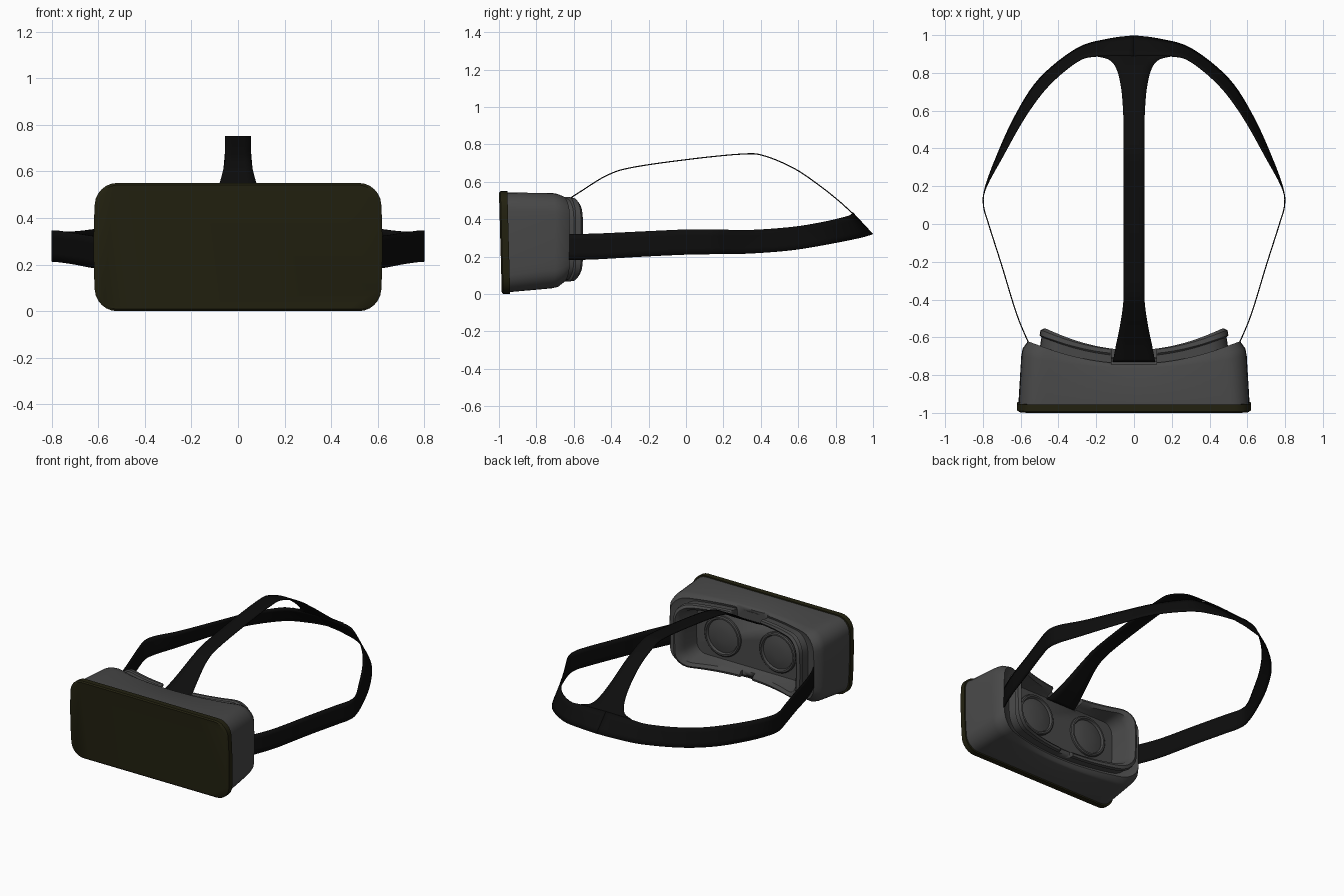
import bpy, bmesh, math
from mathutils import Vector

default = bpy.data.objects.get("Cube")
if default:
    bpy.data.objects.remove(default, do_unlink=True)


def material(name, colour):
    mat = bpy.data.materials.new(name)
    mat.use_nodes = True
    mat.diffuse_color = (*colour, 1)
    shader = mat.node_tree.nodes["Principled BSDF"]
    shader.inputs["Base Color"].default_value = (*colour, 1)
    shader.inputs["Roughness"].default_value = 0.7
    return mat


GREY = material("dark_grey_plastic", (0.065, 0.065, 0.065))
OLIVE = material("dark_olive_cover", (0.016, 0.015, 0.005))
BLACK = material("black_strap", (0.004, 0.004, 0.004))


def activate(obj):
    bpy.ops.object.select_all(action="DESELECT")
    obj.select_set(True)
    bpy.context.view_layer.objects.active = obj


def finish(name, bm, mat, angle=35):
    bmesh.ops.recalc_face_normals(bm, faces=bm.faces[:])
    mesh = bpy.data.meshes.new(name)
    bm.to_mesh(mesh)
    bm.free()
    mesh.materials.append(mat)
    obj = bpy.data.objects.new(name, mesh)
    bpy.context.collection.objects.link(obj)
    activate(obj)
    bpy.ops.object.shade_smooth_by_angle(angle=math.radians(angle))
    return obj


def rounded_ring(half, low, high, radius, y, dip=0.0, tilt=0.0):
    """Rounded rectangle facing y, bowed at the sides and dipped forward at the middle."""
    mid, tall = (low + high) / 2, (high - low) / 2
    corners = []
    for i, (sx, sz) in enumerate([(1, 1), (-1, 1), (-1, -1), (1, -1)]):
        cx, cz = sx * (half - radius), mid + sz * (tall - radius)
        arc = []
        for k in range(7):
            a = math.pi / 2 * (i + k / 6)
            arc.append((cx + radius * math.cos(a), cz + radius * math.sin(a)))
        corners.append(arc)
    flat = []
    for i, arc in enumerate(corners):
        flat += arc
        a, b = Vector(arc[-1]), Vector(corners[(i + 1) % 4][0])
        steps = 24 if i % 2 == 0 else 8
        flat += [tuple(a.lerp(b, k / steps)) for k in range(1, steps)]
    points = []
    for x, z in flat:
        bow = 1 - 0.018 * ((z - mid) / tall) ** 2
        depth = y - dip * (1 - (x / half) ** 2) + tilt * (high - z) / (high - low)
        points.append((x * bow, depth, z))
    return points


def loft(rings):
    bm = bmesh.new()
    loops = [[bm.verts.new(p) for p in ring] for ring in rings]
    count = len(loops[0])
    for a, b in zip(loops, loops[1:]):
        for i in range(count):
            j = (i + 1) % count
            bm.faces.new((a[i], a[j], b[j], b[i]))
    bm.faces.new(loops[0])
    bm.faces.new(loops[-1])
    return bm


def cut_box(target, size, centre):
    """Cut a box-shaped notch out of the target."""
    bm = bmesh.new()
    bmesh.ops.create_cube(bm, size=1)
    bmesh.ops.scale(bm, vec=size, verts=bm.verts)
    bmesh.ops.translate(bm, vec=centre, verts=bm.verts)
    cutter = finish("notch_cutter", bm, GREY)
    cutter.hide_render = True
    mod = target.modifiers.new("notch", "BOOLEAN")
    mod.operation = "DIFFERENCE"
    mod.solver = "EXACT"
    mod.object = cutter
    activate(target)
    bpy.ops.object.modifier_apply(modifier=mod.name)
    bpy.data.objects.remove(cutter, do_unlink=True)


def smooth_path(points, steps=6):
    """Catmull-Rom curve through the points."""
    pts = [Vector(p) for p in points]
    pts = [2 * pts[0] - pts[1]] + pts + [2 * pts[-1] - pts[-2]]
    path = []
    for a, b, c, d in zip(pts, pts[1:], pts[2:], pts[3:]):
        for k in range(steps):
            t = k / steps
            path.append(b + (c - a) * t / 2 + (2 * a - 5 * b + 4 * c - d) * t * t / 2
                        + (3 * b - a - 3 * c + d) * t ** 3 / 2)
    return path + [pts[-2]]


def ribbon(name, rail_a, rail_b):
    bm = bmesh.new()
    rows = [[bm.verts.new(a.lerp(b, k / 4)) for k in range(5)] for a, b in zip(rail_a, rail_b)]
    for r, s in zip(rows, rows[1:]):
        for k in range(4):
            bm.faces.new((r[k], r[k + 1], s[k + 1], s[k]))
    obj = finish(name, bm, BLACK, 50)
    solid = obj.modifiers.new("thickness", "SOLIDIFY")
    solid.thickness = 0.006
    solid.offset = 0
    return obj


# Front cover
finish("front_cover", loft([
    rounded_ring(0.608, 0.008, 0.542, 0.085, -1.0, tilt=0.015),
    rounded_ring(0.62, 0, 0.55, 0.09, -0.992, tilt=0.015),
    rounded_ring(0.62, 0, 0.55, 0.09, -0.955, tilt=0.015),
]), OLIVE)

# Housing, running over the rear rim into the face gasket and its recess
housing = finish("housing", loft([
    rounded_ring(0.612, 0.01, 0.542, 0.09, -0.957, tilt=0.015),
    rounded_ring(0.597, 0.03, 0.54, 0.1, -0.70, dip=0.06),
    rounded_ring(0.59, 0.037, 0.535, 0.1, -0.66, dip=0.09),
    rounded_ring(0.563, 0.06, 0.523, 0.1, -0.622, dip=0.118),
    rounded_ring(0.525, 0.07, 0.515, 0.1, -0.642, dip=0.1),
    rounded_ring(0.498, 0.075, 0.508, 0.1, -0.65, dip=0.095),
    rounded_ring(0.49, 0.075, 0.51, 0.1, -0.60, dip=0.1),
    rounded_ring(0.5, 0.066, 0.518, 0.1, -0.59, dip=0.1),
    rounded_ring(0.495, 0.07, 0.514, 0.1, -0.562, dip=0.108),
    rounded_ring(0.475, 0.085, 0.5, 0.09, -0.552, dip=0.115),
    rounded_ring(0.455, 0.105, 0.48, 0.08, -0.575, dip=0.11),
    rounded_ring(0.445, 0.112, 0.473, 0.075, -0.62, dip=0.09),
    rounded_ring(0.425, 0.13, 0.458, 0.065, -0.725),
]), GREY)
cut_box(housing, (0.24, 0.4, 0.3), (0, -0.543, 0.6))
cut_box(housing, (0.1, 0.4, 0.2), (0, -0.5, 0.02))

# Lenses with raised rims
for side, x in (("left", 0.215), ("right", -0.215)):
    bm = bmesh.new()
    profile = [(0.14, -0.73), (0.14, -0.712), (0.133, -0.705), (0.122, -0.705),
               (0.115, -0.72), (0.08, -0.712), (0.04, -0.707)]
    loops = []
    for radius, y in profile:
        angles = [math.tau * k / 40 for k in range(40)]
        loops.append([(x + radius * math.cos(a), y, 0.295 + radius * math.sin(a)) for a in angles])
    bm.free()
    finish(side + "_lens", loft(loops), GREY)

# Side straps, from housing to the middle of the back
lower = [(0.545, -0.66, 0.18), (0.62, -0.48, 0.185), (0.70, -0.22, 0.2), (0.77, 0, 0.21),
         (0.797, 0.1, 0.212), (0.788, 0.19, 0.213), (0.73, 0.35, 0.217), (0.63, 0.57, 0.235),
         (0.5, 0.77, 0.268), (0.3, 0.93, 0.3), (0.13, 0.98, 0.314), (0, 0.997, 0.32)]
upper = [(0.545, -0.66, 0.32), (0.62, -0.48, 0.323), (0.70, -0.22, 0.335), (0.77, 0, 0.345),
         (0.797, 0.1, 0.345), (0.785, 0.19, 0.344), (0.7, 0.35, 0.342), (0.575, 0.57, 0.358),
         (0.45, 0.735, 0.385), (0.3, 0.86, 0.415), (0.2, 0.888, 0.43), (0, 0.89, 0.435)]
for side, sign in (("left", 1), ("right", -1)):
    rails = [smooth_path([(sign * x, y, z) for x, y, z in rail]) for rail in (lower, upper)]
    ribbon(side + "_strap", *rails)

# Top strap: half width, y and z along its length
top = [(0.112, -0.73, 0.455), (0.095, -0.64, 0.5), (0.078, -0.56, 0.55), (0.058, -0.43, 0.63),
       (0.055, -0.3, 0.674), (0.055, 0, 0.718), (0.055, 0.3, 0.748), (0.055, 0.42, 0.738),
       (0.057, 0.58, 0.67), (0.068, 0.72, 0.575), (0.092, 0.82, 0.495), (0.13, 0.87, 0.45),
       (0.2, 0.89, 0.432)]
edge = smooth_path(top)
ribbon("top_strap", edge, [Vector((-p.x, p.y, p.z)) for p in edge])
